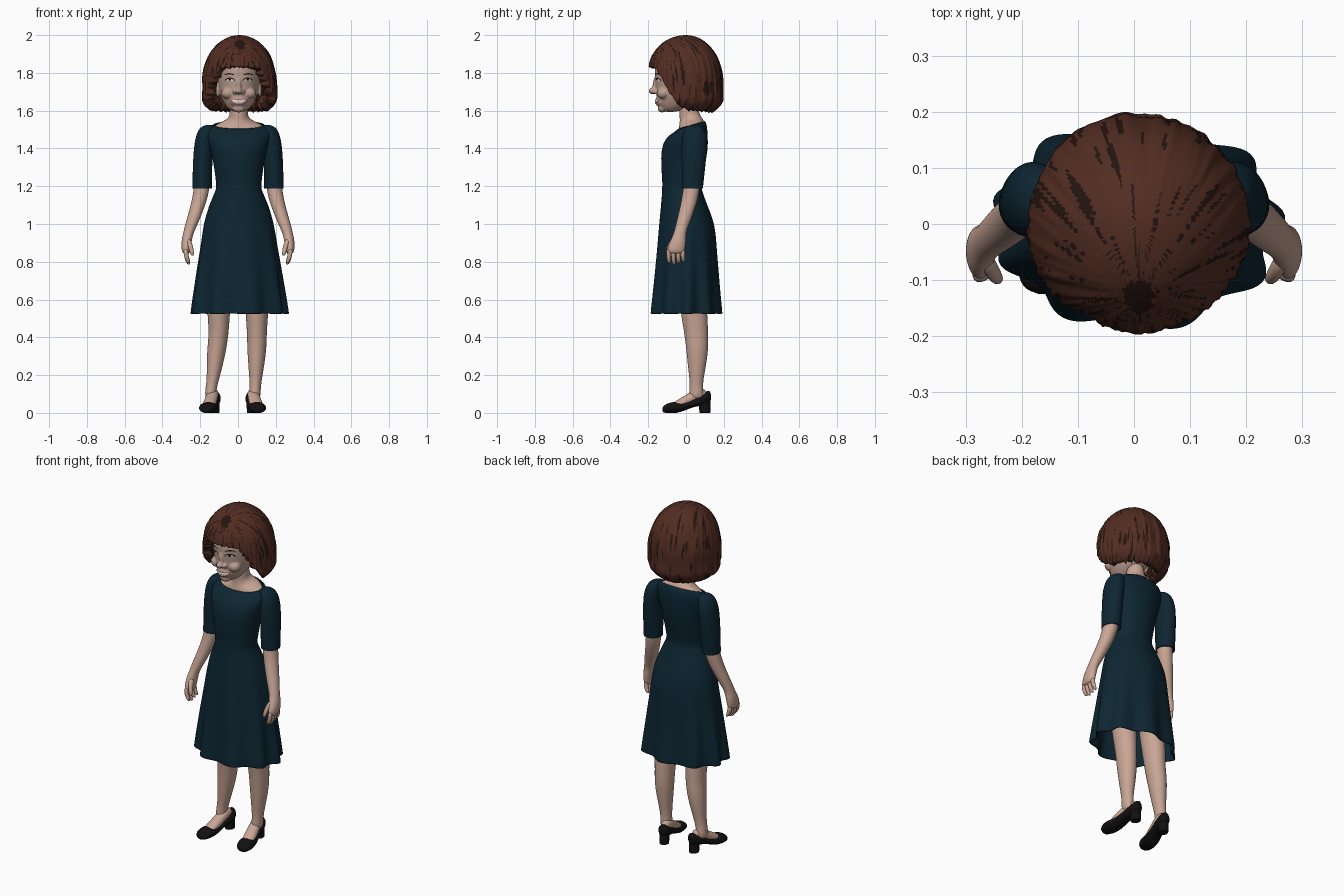
import bpy, bmesh, math
from mathutils import Vector, Matrix, noise

cube = bpy.data.objects.get("Cube")
if cube:
    bpy.data.objects.remove(cube, do_unlink=True)


def material(name, r, g, b):
    m = bpy.data.materials.new(name)
    m.use_nodes = True
    m.diffuse_color = (r, g, b, 1)
    bsdf = m.node_tree.nodes["Principled BSDF"]
    bsdf.inputs["Base Color"].default_value = (r, g, b, 1)
    bsdf.inputs["Roughness"].default_value = 0.8
    return m


SKIN = material("skin", 0.58, 0.38, 0.30)
FACE = material("face_skin", 0.50, 0.34, 0.28)
HAIR = material("auburn_hair", 0.085, 0.026, 0.016)
DARK = material("dark_hair", 0.018, 0.007, 0.005)
DRESS = material("navy_dress", 0.004, 0.019, 0.032)
SHOE = material("black_shoe", 0.006, 0.005, 0.005)
WHITE = material("white", 0.7, 0.66, 0.62)
LIP = material("lip", 0.33, 0.13, 0.11)


def finish(name, bm, mats, subsurf=0):
    bmesh.ops.recalc_face_normals(bm, faces=bm.faces)
    for f in bm.faces:
        f.smooth = True
    me = bpy.data.meshes.new(name)
    bm.to_mesh(me)
    bm.free()
    for m in mats:
        me.materials.append(m)
    ob = bpy.data.objects.new(name, me)
    bpy.context.collection.objects.link(ob)
    if subsurf:
        mod = ob.modifiers.new("smooth", "SUBSURF")
        mod.levels = mod.render_levels = subsurf
    return ob


def loft_mesh(rings, n=16, caps=(True, True), axis="z", side=1, tilt=0, warp=None):
    """Skin elliptical rings (position, centre a, centre b, radius a, radius b)."""
    bm = bmesh.new()
    rows = []
    for p, ca, cb, ra, rb in rings:
        row = []
        for i in range(n):
            t = math.tau * i / n
            k = warp(p, t) if warp else 1
            a, b = side * (ca + ra * k * math.cos(t)), cb + rb * k * math.sin(t)
            co = (a, b, p + tilt * math.sin(t)) if axis == "z" else (a, p, b)
            row.append(bm.verts.new(co))
        rows.append(row)
    for r, s in zip(rows, rows[1:]):
        for i in range(n):
            j = (i + 1) % n
            bm.faces.new((r[i], r[j], s[j], s[i]))
    for row, cap in zip((rows[0], rows[-1]), caps):
        if cap:
            bm.faces.new(row)
    return bm


def loft(name, rings, mat, subsurf=2, **kw):
    return finish(name, loft_mesh(rings, **kw), [mat], subsurf)


def thicken(ob, depth):
    mod = ob.modifiers.new("thickness", "SOLIDIFY")
    mod.thickness = depth
    mod.offset = -1


def lerp_table(table, x):
    for (x0, y0), (x1, y1) in zip(table, table[1:]):
        if x <= x1:
            return y0 + (y1 - y0) * (x - x0) / (x1 - x0)
    return table[-1][1]


# Dress: fitted bodice and a skirt whose folds deepen towards the hem
def folds(z, t):
    depth = 0.075 * min(1, max(0, (0.98 - z) / 0.45))
    return 1 + depth * math.sin(9 * t + 0.9 + 0.6 * math.sin(2 * t))


bodice = [(1.525, .004, .03, .135, .07), (1.505, .004, .024, .168, .088),
          (1.46, .004, .005, .17, .11), (1.4, .004, -.008, .148, .125),
          (1.3, .004, -.016, .13, .115), (1.205, .004, -.022, .118, .102),
          (1.195, .004, -.022, .121, .105), (1.185, .004, -.022, .118, .103)]
skirt = [(1.1, .004, -.01, .158, .122), (1.0, .004, .006, .187, .148),
         (.9, .004, .004, .2, .155), (.8, .004, .003, .215, .162),
         (.65, .005, .001, .235, .172), (.535, .006, 0, .248, .181),
         (.525, .006, 0, .248, .181)]
dress = loft("dress", bodice + skirt, DRESS, subsurf=1, n=72, caps=(False, False),
             warp=folds)
for v in dress.data.vertices:                      # scooped neckline
    if v.co.z > 1.5:
        v.co.z += 0.02 * max(-1, min(1, (v.co.y - .03) / .07))
thicken(dress, 0.006)

# Neck and upper chest
loft("neck", [(1.65, .004, .01, .05, .05), (1.59, .004, .016, .047, .05),
              (1.56, .004, .02, .052, .053), (1.54, .004, .026, .082, .062),
              (1.522, .004, .03, .132, .068), (1.49, .004, .025, .14, .07)],
     SKIN, n=24, tilt=0.018)

# Sleeves, arms and hands
for s, label in ((1, "left"), (-1, "right")):
    sleeve = loft(label + "_sleeve",
                  [(1.525, .15, .045, .02, .025), (1.512, .162, .045, .042, .05),
                   (1.46, .178, .045, .05, .07), (1.36, .186, .042, .052, .067),
                   (1.26, .189, .038, .052, .06), (1.195, .19, .035, .052, .056),
                   (1.188, .19, .035, .052, .056)],
                  DRESS, n=20, side=s, caps=(True, False))
    thicken(sleeve, 0.006)
    loft(label + "_arm",
         [(1.26, .185, .036, .043, .045), (1.17, .194, .028, .042, .045),
          (1.09, .214, .01, .039, .042), (1.0, .246, -.018, .034, .036),
          (.95, .264, -.033, .027, .032), (.91, .272, -.042, .028, .043),
          (.87, .276, -.052, .025, .048), (.84, .274, -.055, .019, .045)],
         SKIN, side=s)
    for i in range(4):
        y, tip = -.092 + .025 * i, .785 + .007 * abs(i - 1)
        loft(f"{label}_finger_{i + 1}",
             [(.87, .277, y, .013, .013), (.83, .275, y, .013, .0125),
              (tip + .012, .265, y + .002, .011, .011), (tip, .26, y + .004, .007, .007)],
             SKIN, n=10, side=s)
    loft(label + "_thumb",
         [(.925, .265, -.06, .014, .018), (.885, .252, -.086, .014, .016),
          (.85, .244, -.097, .012, .012), (.832, .241, -.1, .007, .007)],
         SKIN, n=10, side=s)

# Legs, feet and pumps; the right foot stands a little wider
for label, s, knee, calf, ankle, turn in (("left", 1, .1, .1, .09, 10),
                                          ("right", -1, .102, .112, .145, -12)):
    low = (calf + ankle * 2) / 3
    loft(label + "_leg",
         [(.75, knee, .02, .075, .08), (.6, knee, .035, .065, .074),
          (.5, knee, .046, .059, .07), (.42, knee, .054, .053, .064),
          (.34, calf, .06, .052, .06), (.25, (calf + low) / 2, .058, .043, .049),
          (.17, low, .055, .032, .036), (.12, ankle, .055, .03, .036),
          (.07, ankle, .055, .03, .042)], SKIN, side=s)
    shoe = loft(label + "_shoe",
                [(.134, 0, .085, .014, .022), (.122, 0, .082, .031, .042),
                 (.08, 0, .068, .038, .03), (.03, 0, .05, .038, .022),
                 (-.02, 0, .03, .044, .024), (-.06, 0, .029, .049, .032),
                 (-.1, 0, .025, .045, .027), (-.128, 0, .017, .024, .015)],
                SHOE, axis="y")
    foot = loft(label + "_foot",
                [(.112, 0, .1, .022, .025), (.06, 0, .1, .031, .035),
                 (.01, 0, .068, .034, .034), (-.04, 0, .046, .036, .026),
                 (-.075, 0, .035, .028, .016)], SKIN, axis="y")
    heel = loft(label + "_heel",
                [(.075, 0, .098, .032, .034), (.04, 0, .101, .027, .031),
                 (.006, 0, .102, .026, .03), (0, 0, .102, .026, .03),
                 (0, 0, .102, .02, .024)], SHOE, subsurf=1)
    for ob in (shoe, foot, heel):
        ob.location.x = s * ankle
        ob.rotation_euler.z = math.radians(turn)

# Head: skull loft with blended nose, cheeks, chin and muzzle
bm = loft_mesh([(1.592, .004, -.085, .03, .035), (1.61, .004, -.07, .058, .066),
                (1.64, .004, -.05, .08, .1), (1.68, .004, -.04, .098, .118),
                (1.73, .004, -.03, .11, .132), (1.8, .004, -.025, .115, .145),
                (1.85, .004, -.02, .11, .143), (1.92, .004, -.015, .085, .1)], n=24)


def blob(x, y, z, rx, ry, rz):
    bmesh.ops.create_uvsphere(bm, u_segments=16, v_segments=10, radius=1,
                              matrix=Matrix.Translation((x, y, z)) @ Matrix.Diagonal((rx, ry, rz, 1)))


blob(.004, -.158, 1.735, .014, .02, .045)
blob(.004, -.175, 1.705, .02, .025, .018)
blob(.004, -.13, 1.65, .05, .034, .032)
blob(.004, -.125, 1.612, .034, .026, .022)
for s in (1, -1):
    blob(.004 + s * .021, -.163, 1.7, .013, .016, .012)
    blob(.004 + s * .058, -.12, 1.692, .036, .036, .03)
    blob(.004 + s * .112, -.03, 1.71, .01, .024, .04)
head = finish("head", bm, [FACE], 1)
remesh = head.modifiers.new("blend", "REMESH")
remesh.mode = "VOXEL"
remesh.voxel_size = 0.005
remesh.use_smooth_shade = True
relax = head.modifiers.new("relax", "SMOOTH")
relax.iterations = 6


# Painted features: thin lens plates wrapped onto the face
def feature(name, x, z, w, h, bend, mat, lift):
    bm = bmesh.new()
    bmesh.ops.create_grid(bm, x_segments=14, y_segments=6, size=1)
    for v in bm.verts:
        u, k = v.co.x, v.co.y
        v.co = (x + u * w, -.3, z + k * h * math.sqrt(1.02 - u * u) + bend * u * u)
    ob = finish(name, bm, [mat])
    wrap = ob.modifiers.new("wrap", "SHRINKWRAP")
    wrap.target = head
    wrap.wrap_method = "PROJECT"
    wrap.wrap_mode = "ABOVE_SURFACE"
    wrap.use_project_y = True
    wrap.offset = lift


for s, label in ((1, "left"), (-1, "right")):
    x = .004 + s * .046
    feature(label + "_lash_line", x, 1.766, .026, .009, -.005, DARK, .0015)
    feature(label + "_eye_white", x, 1.764, .021, .0055, -.004, WHITE, .0025)
    feature(label + "_iris", x, 1.765, .007, .006, 0, SHOE, .0035)
    feature(label + "_eyebrow", x + s * .003, 1.795, .028, .0035, -.007, DARK, .0015)
feature("lips", .004, 1.645, .046, .017, .012, LIP, .0015)
feature("teeth", .004, 1.647, .038, .009, .01, WHITE, .003)

# Hair: bobbed shell with fringe, ridged and streaked outward from the crown
HEM = [(0, 1.835), (35, 1.825), (48, 1.77), (62, 1.7), (80, 1.62), (95, 1.6), (180, 1.592)]
COLS, ROWS = 200, 44


def strand(x, y):
    return math.atan2(x - .01, y + .13), math.hypot(x - .01, y + .13)


bm = bmesh.new()
grid = []
for i in range(COLS):
    phi = math.tau * i / COLS
    turn = math.degrees(phi if phi < math.pi else math.tau - phi)
    hem = lerp_table(HEM, turn) + .012 * noise.noise(Vector((phi * 14, 0, 0)))
    col = []
    for j in range(ROWS + 1):
        z = hem + (2 - hem) * math.cos(j / ROWS * math.pi / 2)
        side = .197 * math.sqrt(max(0, 1 - (max(0, z - 1.75) / .25) ** 2))
        front = .193 * math.sqrt(max(0, 1 - (max(0, z - 1.82) / .18) ** 2))
        curl = 1 - .22 * (max(0, 1.67 - z) / .07) ** 2
        depth = front if math.cos(phi) > 0 else side
        x, y = side * curl * math.sin(phi), -depth * curl * math.cos(phi)
        ang, dist = strand(x, y)
        ridge = noise.noise(Vector((ang * 16, dist * 5, z * 4)))
        wave = noise.noise(Vector((x * 9, y * 9, z * 9)))
        k = 1 + .03 * ridge + .03 * wave
        col.append(bm.verts.new((.008 + x * k, y * k, z)))
    grid.append(col)
for i in range(COLS):
    a, b = grid[i], grid[(i + 1) % COLS]
    for j in range(ROWS):
        bm.faces.new((a[j], a[j + 1], b[j + 1], b[j]))
bmesh.ops.remove_doubles(bm, verts=bm.verts, dist=1e-5)
for f in bm.faces:
    c = f.calc_center_median()
    ang, dist = strand(c.x, c.y)
    streak = noise.noise(Vector((ang * 22, dist * 7, c.z * 9))) > .33
    spot = c.z > 1.85 and dist < .028 + .012 * noise.noise(c * 90)
    f.material_index = 1 if streak or spot else 0
thicken(finish("hair", bm, [HAIR, DARK]), 0.05)
